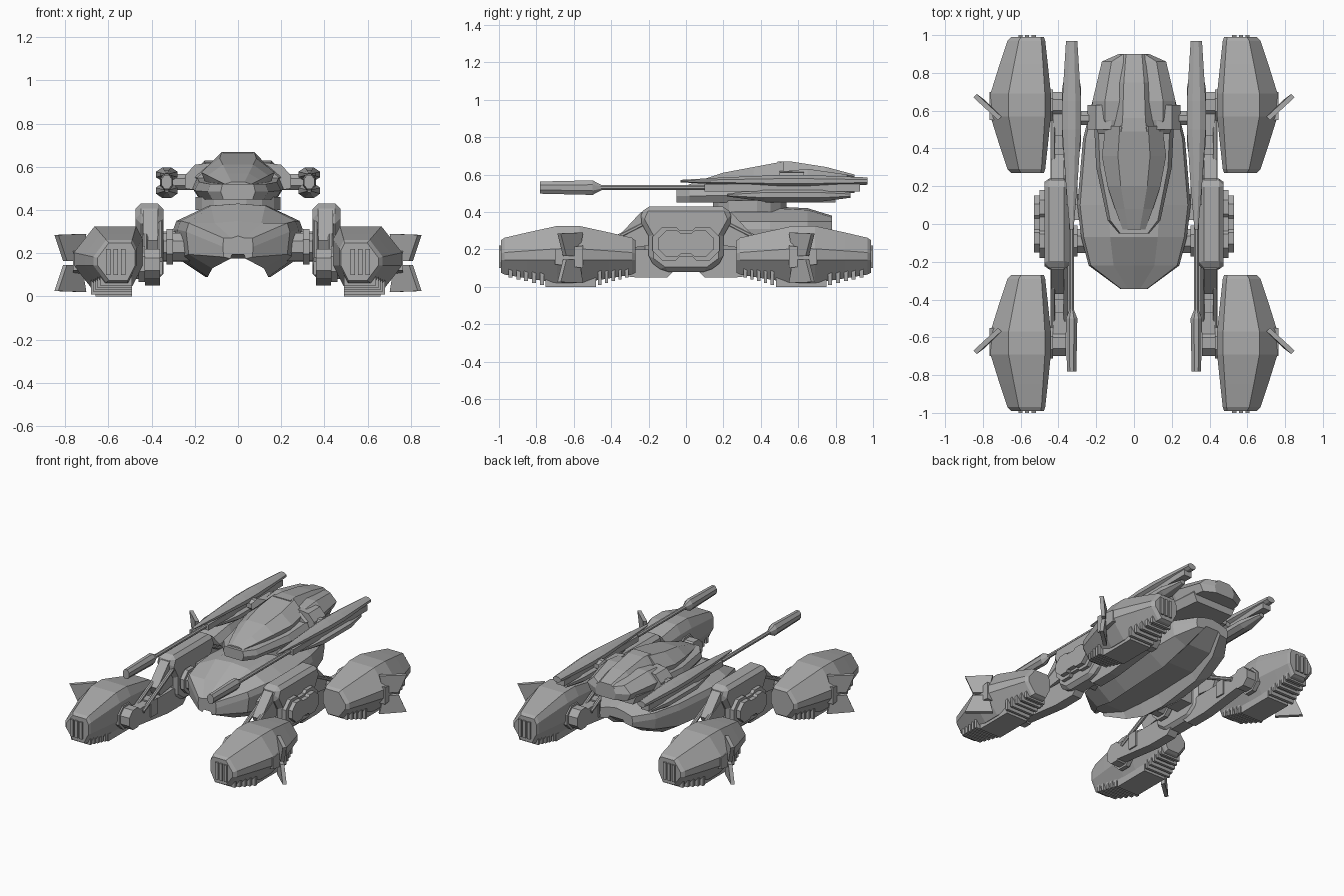
import bpy, bmesh
from math import cos, sin, tau
from mathutils import Vector

if "Cube" in bpy.data.objects:
    bpy.data.objects.remove(bpy.data.objects["Cube"])

shade = (.4, .4, .4, 1)
grey = bpy.data.materials.new("armour grey")
grey.use_nodes = True
grey.diffuse_color = shade
grey.node_tree.nodes["Principled BSDF"].inputs["Base Color"].default_value = shade


def loft(name, rings, flip_x=1, flip_y=1):
    """Skin a row of matching closed rings and cap both ends."""
    bm = bmesh.new()
    rows = [[bm.verts.new((x * flip_x, y * flip_y, z)) for x, y, z in ring] for ring in rings]
    for first, second in zip(rows, rows[1:]):
        for i in range(len(first)):
            bm.faces.new((first[i - 1], first[i], second[i], second[i - 1]))
    bm.faces.new(rows[0])
    bm.faces.new(rows[-1])
    bmesh.ops.recalc_face_normals(bm, faces=bm.faces)
    mesh = bpy.data.meshes.new(name)
    bm.to_mesh(mesh)
    bm.free()
    mesh.materials.append(grey)
    obj = bpy.data.objects.new(name, mesh)
    bpy.context.collection.objects.link(obj)
    return obj


def prism(name, profile, x_in, x_out, flip_x=1, flip_y=1):
    """Extrude a (y, z) profile sideways."""
    return loft(name, [[(x, y, z) for y, z in profile] for x in (x_in, x_out)], flip_x, flip_y)


def box(name, low, high, flip_x=1, flip_y=1):
    """Block between two opposite corners."""
    x_in, near, bottom = low
    x_out, far, top = high
    profile = [(near, bottom), (far, bottom), (far, top), (near, top)]
    return prism(name, profile, x_in, x_out, flip_x, flip_y)


def tube(name, start, end, radius, sides=8, flip_x=1, flip_y=1):
    """Straight rod between two points."""
    start, end = Vector(start), Vector(end)
    turn = (end - start).to_track_quat("Z", "Y")
    angles = [tau * (i + .5) / sides for i in range(sides)]
    spokes = [turn @ Vector((radius * cos(angle), radius * sin(angle), 0)) for angle in angles]
    return loft(name, [[centre + spoke for spoke in spokes] for centre in (start, end)], flip_x, flip_y)


def mirror_profile(half):
    """Close a half outline across its first coordinate."""
    return half + [(-across, up) for across, up in reversed(half) if across > 0]


def cross_section(y, half):
    return [(x, y, z) for x, z in mirror_profile(half)]


def hull_ring(y, width, top, keel):
    """Faceted hull section with a channel between two keels."""
    shoulder = min(.31, top - .05)
    channel = max(.175, keel + .02)
    flank = (shoulder + keel) / 2 - .02
    return cross_section(y, [
        (0, top), (width * .45, top - .01), (width * .95, shoulder + .04), (width, shoulder),
        (width * .95, flank), (width * .5, keel), (width * .4, channel), (0, channel)])


def shell_ring(y, width, top, bottom, crown):
    """Six sided turret section, widest at its waist."""
    waist = (top + bottom) / 2
    return cross_section(y, [(width * crown, top), (width, waist), (width * .85, bottom)])


def octagon(y, width, centre, height):
    """Eight sided cannon section."""
    corners = mirror_profile([(.4, 1), (1, .4), (1, -.4), (.4, -1)])
    return [(cannon_x + width * u, y, centre + height * v) for u, v in corners]


def pod_ring(y, inset):
    """Eight sided pod section that shrinks unevenly as the inset grows."""
    x_in, x_out = .44 + inset / 3, .76 - inset
    bottom, top = .02 + inset / 2, .325 - inset * .7
    shape = ((.1, 1), (.7, 1), (1, .6), (1, .4), (.7, 0), (.2, 0), (0, .4), (0, .8))
    return [(x_in + (x_out - x_in) * u, y, bottom + (top - bottom) * v) for u, v in shape]


# Hull, nose to tail
hull_stations = (
    (-.345, .07, .28, .175), (-.22, .24, .35, .13), (-.07, .28, .43, .09), (.1, .3, .43, .09),
    (.45, .27, .43, .12), (.65, .22, .42, .2), (.78, .13, .38, .29))
loft("hull", [hull_ring(*station) for station in hull_stations])
tube("turret_ring", (0, .34, .4), (0, .34, .46), .2, sides=16)

# Turret shells: bottom height, crown ratio, then (y, half width, top) stations
turret_shells = {
    "turret_chassis": (.45, .9, [
        (-.05, .08, .52), (.02, .14, .52), (.3, .2, .53), (.5, .21, .55), (.8, .17, .57)]),
    "turret_carapace": (.5, .7, [
        (.48, .19, .6), (.55, .22, .62), (.65, .22, .63), (.86, .17, .6), (.9, .08, .59)]),
    "canopy": (.51, .5, [
        (-.03, .06, .53), (.08, .1, .57), (.2, .14, .61), (.36, .17, .64), (.52, .15, .67)]),
    "turret_spine": (.56, .6, [
        (.49, .11, .67), (.56, .1, .67), (.75, .09, .64), (.9, .07, .6)]),
}
for name, (bottom, crown, stations) in turret_shells.items():
    loft(name, [shell_ring(*station, bottom, crown) for station in stations])

# Cannon parts: centre height, height to width ratio, then (y, half width) stations
cannon_x = .33
cannon_parts = {
    "upper_housing": (.565, .65, [(-.03, .01), (.2, .03), (.5, .05), (.65, .05), (.97, .03)]),
    "lower_housing": (.49, .7, [(.22, .01), (.42, .05), (.72, .05), (.88, .02)]),
    "muzzle": (.53, 1.3, [(-.78, .025), (-.5, .03), (-.45, .01)]),
}

# Pod stations as (offset from middle, inset), mirrored to both ends
half_pod = [(.06, 0), (.22, .05), (.34, .09), (.36, .11)]
pod_stations = [(-offset, inset) for offset, inset in reversed(half_pod)] + half_pod
pod_y = .63

housing_profile = mirror_profile([(.22, .43), (.25, .36), (.2, .27), (.2, .14), (.12, .08)])
capsule_quarter = [(.2, .8), (.3, 1), (.7, 1), (1, .4)]
capsule_half = capsule_quarter + [(u, -v) for u, v in reversed(capsule_quarter)]

for flip_x, side in ((1, "left"), (-1, "right")):
    # Shoulder pad and cannon
    pad = [(.12, .62), (.2, .61), (.245, .56), (.245, .5), (.12, .48)]
    loft(side + "_shoulder_pad", [[(x, y, z) for x, z in pad] for y in (.5, .63)], flip_x)
    tube(side + "_cannon_mount", (.2, .56, .53), (cannon_x, .56, .53), .04, flip_x=flip_x)
    for part, (centre, ratio, stations) in cannon_parts.items():
        rings = [octagon(y, width, centre, width * ratio) for y, width in stations]
        loft(f"{side}_cannon_{part}", rings, flip_x)
    box(side + "_cannon_core", (.3, .1, .51), (.36, .93, .55), flip_x)
    tube(side + "_barrel", (cannon_x, -.5, .53), (cannon_x, .4, .53), .014, flip_x=flip_x)

    # Suspension housing with a stepped capsule cover
    housing = prism(side + "_suspension_housing", housing_profile, .345, .475, flip_x)
    chamfer = housing.modifiers.new("chamfer", "BEVEL")
    chamfer.width = .025
    chamfer.segments = 1
    for label, length, height, x_out in (("rim", .18, .09, .5), ("cover", .15, .07, .53)):
        outline = [(length * u, .23 + height * v) for u, v in mirror_profile(capsule_half)]
        prism(f"{side}_capsule_{label}", outline, .45, x_out, flip_x)

    # Axle joining the suspension to the hull
    tube(side + "_hull_axle", (.22, -.09, .23), (.36, -.09, .23), .07, flip_x=flip_x)
    tube(side + "_axle_collar", (.3, -.09, .23), (.33, -.09, .23), .09, flip_x=flip_x)
    box(side + "_hull_bracket", (.26, .02, .16), (.36, .16, .3), flip_x)

    for flip_y, end in ((-1, "front"), (1, "rear")):
        tag = f"{side}_{end}_"
        flips = {"flip_x": flip_x, "flip_y": flip_y}

        # Arm: swing plate, lower beam, pistons and clamp
        swing = [(.14, .41), (.24, .4), (.37, .26), (.34, .2), (.2, .22)]
        prism(tag + "swing_plate", swing, .37, .44, **flips)
        beam = [(.06, .09), (.1, .05), (.27, .05), (.6, .09), (.66, .2), (.2, .2)]
        prism(tag + "lower_arm", beam, .36, .43, **flips)
        for x in (.36, .43):
            tube(tag + "piston", (x, .2, .35), (x, .55, .17), .014, **flips)
        box(tag + "arm_clamp", (.35, .4, .1), (.44, .47, .21), **flips)

        # Pod and its hub
        tube(tag + "pod_hub", (.36, pod_y, .15), (.5, pod_y, .15), .075, **flips)
        tube(tag + "hub_collar", (.43, pod_y, .15), (.46, pod_y, .15), .09, **flips)
        loft(tag + "pod", [pod_ring(pod_y + offset, inset) for offset, inset in pod_stations], **flips)

        # Belly plate and louvres stepping up toward both ends
        box(tag + "belly_plate", (.49, .48, 0), (.66, .75, .05), **flips)
        for start, step in ((.47, -.036), (.76, .042)):
            for i in range(5):
                near = start + step * i
                rise = .01 * (i + 1)
                box(tag + "belly_louvre", (.49, near, rise), (.69 - rise, near + step / 2, .1), **flips)

        # Vent bars on the outer end
        for x in (.52, .555, .59):
            box(tag + "vent_bar", (x, .98, .1), (x + .022, 1, .22), **flips)

        # Twin swept fins and their flank bracket
        fin = [(.72, .55, .135), (.85, .67, .13), (.81, .64, .01), (.74, .57, .01)]
        for up, label in ((1, "upper"), (-1, "lower")):
            faces = [[(x - shift, y + shift, .155 + up * z) for x, y, z in fin] for shift in (0, .018)]
            loft(f"{tag}{label}_fin", faces, **flips)
        bracket = [(.55, .1), (.7, .12), (.7, .2), (.55, .22)]
        prism(tag + "fin_bracket", bracket, .72, .765, **flips)
